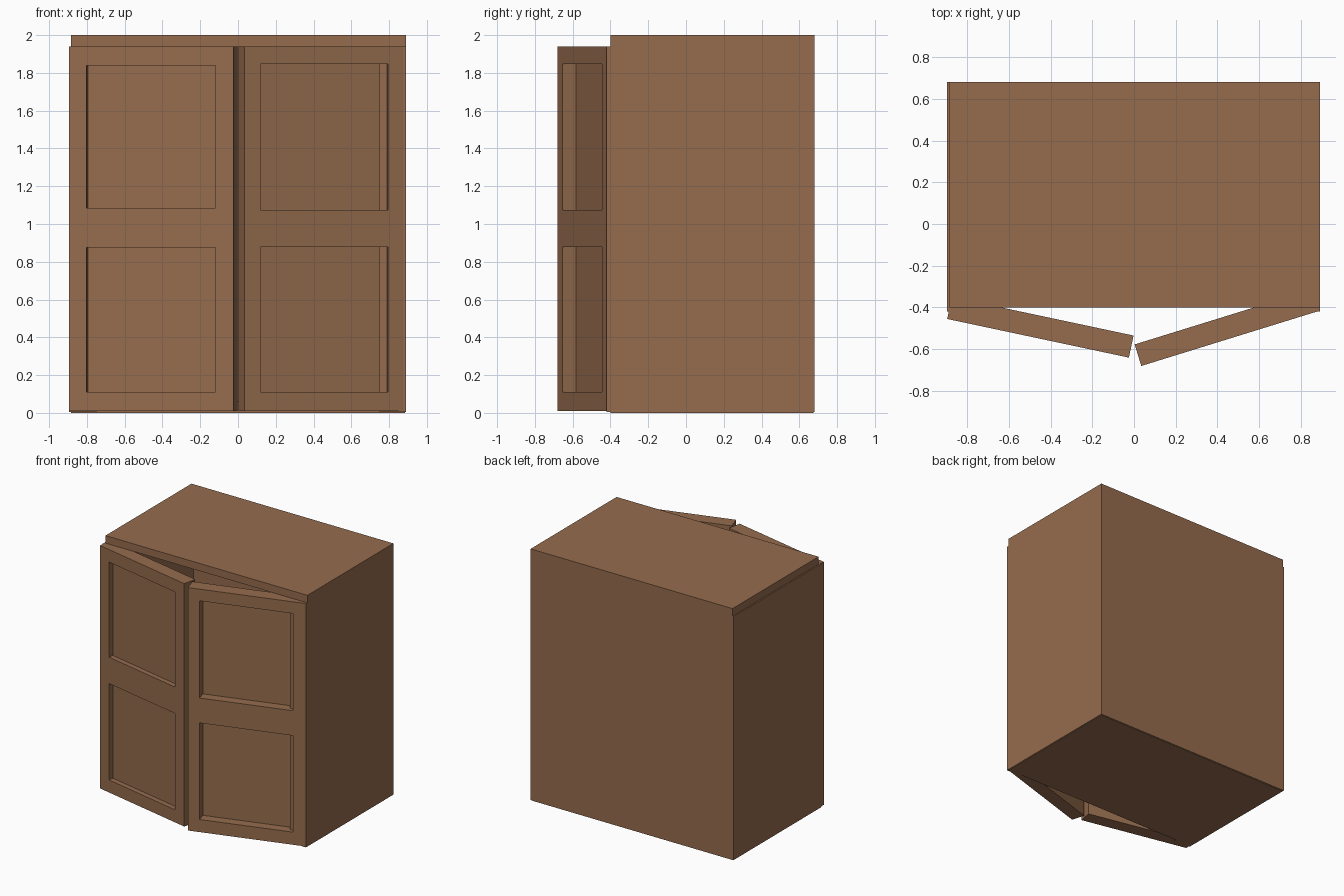
import bpy, bmesh, math
from mathutils import Vector, Matrix

if "Cube" in bpy.data.objects:
    bpy.data.objects.remove(bpy.data.objects["Cube"])

wood = bpy.data.materials.new("brown_wood")
wood.diffuse_color = (0.30, 0.15, 0.075, 1)
wood.use_nodes = True
wood.node_tree.nodes["Principled BSDF"].inputs["Base Color"].default_value = wood.diffuse_color


def finish(name, bm):
    mesh = bpy.data.meshes.new(name)
    bm.to_mesh(mesh)
    bm.free()
    mesh.materials.append(wood)
    ob = bpy.data.objects.new(name, mesh)
    bpy.context.collection.objects.link(ob)
    return ob


def box_mesh(lo, hi):
    lo, hi = Vector(lo), Vector(hi)
    bm = bmesh.new()
    bmesh.ops.create_cube(bm, size=1)
    bmesh.ops.scale(bm, vec=hi - lo, verts=bm.verts)
    bmesh.ops.translate(bm, vec=(lo + hi) / 2, verts=bm.verts)
    return bm


def door(name, corner, angle, depth, us, zs):
    """Slab with sunken panels; corner is its front left bottom corner."""
    bm = box_mesh((0, 0, 0.01), (0.89, 0.108, 1.94))
    cuts = [((u, 0, 0), (1, 0, 0)) for u in us]
    cuts += [((0, 0, z), (0, 0, 1)) for pair in zs for z in pair]
    for co, no in cuts:
        geom = bm.verts[:] + bm.edges[:] + bm.faces[:]
        bmesh.ops.bisect_plane(bm, geom=geom, plane_co=co, plane_no=no)
    bm.normal_update()
    panels = []
    for f in bm.faces:
        c = f.calc_center_median()
        if f.normal.y < -0.9 and us[0] < c.x < us[1] and any(a < c.z < b for a, b in zs):
            panels.append(f)
    bmesh.ops.inset_individual(bm, faces=panels, thickness=0, depth=-depth)
    bmesh.ops.dissolve_limit(bm, angle_limit=0.01, verts=bm.verts, edges=bm.edges)
    ob = finish(name, bm)
    ob.matrix_world = Matrix.Translation((*corner, 0)) @ Matrix.Rotation(angle, 4, 'Z')


# Hollow cabinet body
for name, lo, hi in (
    ("top_slab", (-0.885, -0.40, 1.94), (0.89, 0.68, 2.0)),
    ("floor_slab", (-0.885, -0.40, 0.0), (0.885, 0.675, 0.06)),
    ("left_side", (-0.895, -0.42, 0.005), (-0.75, 0.68, 1.94)),
    ("right_side", (0.75, -0.42, 0.005), (0.89, 0.68, 1.94)),
    ("back_panel", (-0.75, 0.51, 0.005), (0.75, 0.68, 1.94)),
):
    finish(name, box_mesh(lo, hi))

# Two doors standing ajar
door("left_door", (-0.895, -0.455), math.radians(-12), 0.04,
     (0.094, 0.792), ((0.11, 0.875), (1.085, 1.84)))
door("right_door", (0.035, -0.68), math.radians(17.2), 0.075,
     (0.089, 0.796), ((0.11, 0.877), (1.075, 1.847)))
